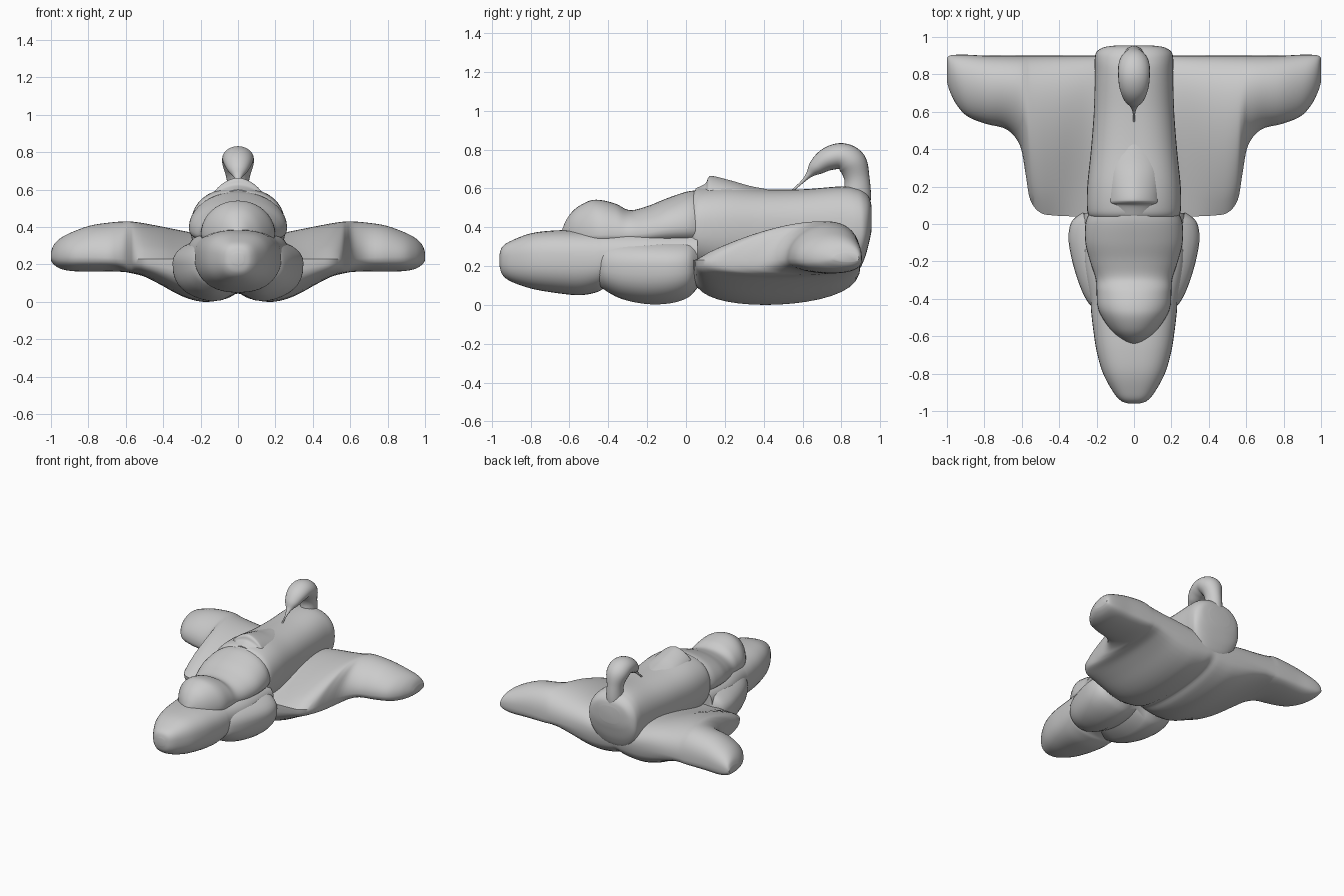
import bpy, math
from mathutils import Vector

N = 40  # points around each ring


def smooth_stations(st, steps=6):
    """Catmull-Rom interpolation of station tuples."""
    out = []
    for i in range(len(st) - 1):
        p0, p1, p2 = st[max(i - 1, 0)], st[i], st[i + 1]
        p3 = st[min(i + 2, len(st) - 1)]
        for s in range(steps):
            t = s / steps
            out.append(tuple(
                0.5 * (2 * b + (c - a) * t + (2 * a - 5 * b + 4 * c - d) * t * t
                       + (3 * b - a - 3 * c + d) * t ** 3)
                for a, b, c, d in zip(p0, p1, p2, p3)))
    out.append(tuple(st[-1]))
    return out


def spow(v, p):
    return math.copysign(abs(v) ** p, v)


def skin(name, rings):
    """Join rings of points into a closed smooth mesh."""
    n = len(rings[0])
    verts = [p for r in rings for p in r]
    faces = [(i * n + j, i * n + (j + 1) % n, (i + 1) * n + (j + 1) % n, (i + 1) * n + j)
             for i in range(len(rings) - 1) for j in range(n)]
    faces.append(tuple(range(n - 1, -1, -1)))
    faces.append(tuple(range((len(rings) - 1) * n, len(rings) * n)))
    me = bpy.data.meshes.new(name)
    me.from_pydata(verts, [], faces)
    ob = bpy.data.objects.new(name, me)
    bpy.context.collection.objects.link(ob)
    bpy.ops.object.select_all(action='DESELECT')
    ob.select_set(True)
    bpy.context.view_layer.objects.active = ob
    bpy.ops.object.mode_set(mode='EDIT')
    bpy.ops.mesh.select_all(action='SELECT')
    bpy.ops.mesh.normals_make_consistent(inside=False)
    bpy.ops.object.mode_set(mode='OBJECT')
    bpy.ops.object.shade_smooth_by_angle(angle=math.radians(40))
    return ob


def body(name, stations, exp_top=0.85, exp_bot=0.85, groove=0.0):
    """Loft along y; station = (y, half width, z bottom, z middle, z top)."""
    rings = []
    for y, hw, zb, zm, zt in smooth_stations(stations):
        ring = []
        for j in range(N):
            a = 2 * math.pi * j / N
            s, c = math.sin(a), math.cos(a)
            e = exp_top if s >= 0 else exp_bot
            x = hw * spow(c, e)
            z = zm + (zt - zm if s >= 0 else zm - zb) * spow(s, e)
            if s < 0:
                z += groove * math.exp(-(x / 0.07) ** 2)
            ring.append((x, y, z))
        rings.append(ring)
    return skin(name, rings)


# nose, continuing back as the deck under the canopy
body("nose", [
    (-0.96, 0.03, 0.20, 0.23, 0.26), (-0.945, 0.07, 0.155, 0.23, 0.30),
    (-0.90, 0.11, 0.12, 0.23, 0.33), (-0.80, 0.165, 0.085, 0.23, 0.368),
    (-0.68, 0.20, 0.063, 0.23, 0.383), (-0.55, 0.22, 0.05, 0.23, 0.385),
    (-0.46, 0.23, 0.065, 0.23, 0.385), (-0.40, 0.235, 0.09, 0.24, 0.385),
    (-0.20, 0.27, 0.12, 0.25, 0.39), (0.06, 0.27, 0.12, 0.25, 0.39)], exp_top=0.75)

# middle hull with twin-lobed belly
body("middle_hull", [
    (-0.46, 0.20, 0.10, 0.21, 0.34), (-0.42, 0.245, 0.065, 0.21, 0.355),
    (-0.33, 0.29, 0.02, 0.21, 0.36), (-0.20, 0.33, -0.005, 0.21, 0.36),
    (-0.08, 0.35, 0.0, 0.21, 0.36), (0.01, 0.335, 0.03, 0.21, 0.36),
    (0.06, 0.28, 0.08, 0.21, 0.35)], exp_top=0.95, exp_bot=0.75, groove=0.06)

# canopy and the slope behind it
body("canopy", [
    (-0.64, 0.02, 0.34, 0.36, 0.38), (-0.615, 0.065, 0.30, 0.36, 0.44),
    (-0.57, 0.12, 0.30, 0.36, 0.495), (-0.50, 0.17, 0.30, 0.36, 0.535),
    (-0.44, 0.195, 0.30, 0.36, 0.54), (-0.36, 0.20, 0.30, 0.36, 0.52),
    (-0.29, 0.205, 0.30, 0.36, 0.488), (-0.20, 0.235, 0.30, 0.37, 0.508),
    (-0.10, 0.26, 0.30, 0.39, 0.548), (0.0, 0.26, 0.30, 0.40, 0.582),
    (0.06, 0.24, 0.30, 0.40, 0.59)], exp_top=0.95)

# rear fuselage
body("rear_fuselage", [
    (0.03, 0.23, 0.20, 0.40, 0.575), (0.07, 0.25, 0.18, 0.40, 0.60),
    (0.20, 0.25, 0.15, 0.40, 0.61), (0.40, 0.23, 0.15, 0.40, 0.595),
    (0.60, 0.215, 0.15, 0.40, 0.595), (0.80, 0.21, 0.15, 0.40, 0.61),
    (0.88, 0.21, 0.17, 0.40, 0.60), (0.92, 0.20, 0.24, 0.40, 0.58),
    (0.945, 0.16, 0.33, 0.43, 0.55), (0.955, 0.09, 0.38, 0.45, 0.51)])

# raised spine hump
body("spine_hump", [
    (0.05, 0.10, 0.50, 0.55, 0.60), (0.10, 0.13, 0.50, 0.55, 0.625),
    (0.115, 0.14, 0.50, 0.55, 0.655), (0.14, 0.14, 0.50, 0.55, 0.663),
    (0.24, 0.14, 0.50, 0.55, 0.638), (0.34, 0.13, 0.50, 0.55, 0.61),
    (0.48, 0.09, 0.50, 0.54, 0.585)], exp_top=1.2)

# one-piece wing: station = (x, leading y, trailing y, z bottom, z ridge, z top, peak skew)
half = [(0.0, 0.03, 0.90, 0.045, 0.23, 0.36, .5), (0.06, 0.03, 0.90, 0.018, 0.23, 0.36, .5),
        (0.16, 0.03, 0.90, 0.0, 0.23, 0.36, .45), (0.24, 0.03, 0.90, 0.01, 0.23, 0.37, .38),
        (0.32, 0.04, 0.90, 0.04, 0.23, 0.385, .4), (0.42, 0.045, 0.90, 0.095, 0.23, 0.405, .47),
        (0.50, 0.06, 0.90, 0.135, 0.23, 0.42, .5), (0.555, 0.13, 0.90, 0.15, 0.23, 0.428, .52),
        (0.58, 0.27, 0.90, 0.155, 0.23, 0.43, .57), (0.61, 0.42, 0.90, 0.16, 0.23, 0.43, .65),
        (0.68, 0.505, 0.90, 0.163, 0.235, 0.425, .75), (0.79, 0.535, 0.90, 0.162, 0.24, 0.408, .8),
        (0.89, 0.575, 0.905, 0.165, 0.24, 0.372, .8), (0.95, 0.64, 0.905, 0.178, 0.24, 0.34, .8),
        (0.985, 0.71, 0.90, 0.20, 0.24, 0.305, .8), (1.0, 0.76, 0.89, 0.222, 0.24, 0.265, .8)]
span = [(-s[0],) + s[1:] for s in reversed(half[1:])] + half
rings = []
for x, y0, y1, zb, zm, zt, k in smooth_stations(span, 4):
    ring = []
    outer = min(max((abs(x) - 0.5) / 0.15, 0), 1)
    for j in range(N):
        a = 2 * math.pi * j / N
        s, t = math.sin(a), 0.5 - 0.5 * math.cos(a)
        if s >= 0:
            y, z = t ** k, zm + (zt - zm) * abs(s) ** 0.8
        else:
            y, z = t ** (1.2 - 0.4 * outer), zm - (zm - zb) * abs(s) ** 0.65
        ring.append((x, y0 + (y1 - y0) * y, z))
    rings.append(ring)
skin("wing", rings)

# hooked tail fin: (y, z, half width, half thickness) along its path
path = smooth_stations([
    (0.88, 0.42, 0.06, 0.055), (0.882, 0.55, 0.06, 0.07), (0.88, 0.65, 0.06, 0.065),
    (0.855, 0.73, 0.082, 0.075), (0.80, 0.765, 0.085, 0.068), (0.73, 0.75, 0.078, 0.06),
    (0.67, 0.708, 0.055, 0.042), (0.635, 0.672, 0.025, 0.018), (0.60, 0.635, 0.008, 0.008),
    (0.55, 0.59, 0.006, 0.006)])
rings = []
for i, (y, z, hw, th) in enumerate(path):
    a, b = path[max(i - 1, 0)], path[min(i + 1, len(path) - 1)]
    d = Vector((b[0] - a[0], b[1] - a[1])).normalized()
    ring = []
    for j in range(24):
        t = 2 * math.pi * j / 24
        o = th * math.sin(t)
        ring.append((hw * math.cos(t), y + d.y * o, z - d.x * o))
    rings.append(ring)
skin("tail_fin", rings)
